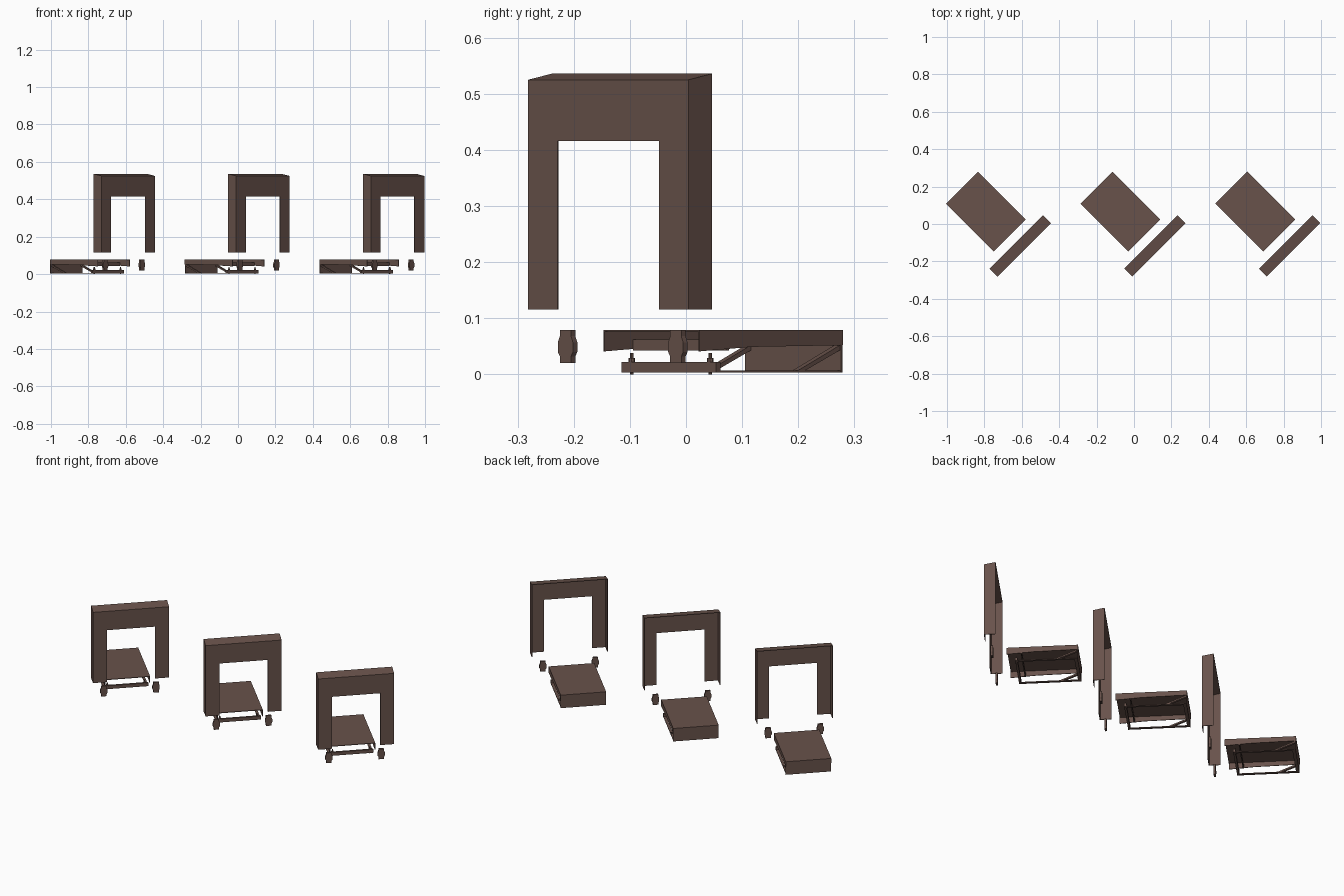
import bpy, bmesh
from math import radians
from mathutils import Matrix, Vector

if "Cube" in bpy.data.objects:
    bpy.data.objects.remove(bpy.data.objects["Cube"])

mat = bpy.data.materials.new("dark_brown")
mat.diffuse_color = (0.14, 0.085, 0.07, 1)
mat.use_nodes = True
mat.node_tree.nodes["Principled BSDF"].inputs["Base Color"].default_value = mat.diffuse_color
SPACING, T = 0.72, 0.003


def place(i):
    # local x runs along the frame width, local -y points to the frame front
    return Matrix.Translation((-0.072 + i * SPACING, 0.0665, 0)) @ Matrix.Rotation(radians(45), 4, 'Z')


def emit(name, bm):
    bmesh.ops.recalc_face_normals(bm, faces=bm.faces[:])
    me = bpy.data.meshes.new(name)
    bm.to_mesh(me)
    bm.free()
    me.materials.append(mat)
    for i in (-1, 0, 1):
        ob = bpy.data.objects.new(name, me)
        ob.matrix_world = place(i)
        bpy.context.collection.objects.link(ob)


def prism(name, pts, offset):
    # extrude a closed flat outline
    bm = bmesh.new()
    f = bm.faces.new([bm.verts.new(p) for p in pts])
    r = bmesh.ops.extrude_face_region(bm, geom=[f])
    vs = [g for g in r["geom"] if isinstance(g, bmesh.types.BMVert)]
    bmesh.ops.translate(bm, verts=vs, vec=offset)
    # keep the start cap so the solid is closed
    if not f.is_valid:
        bm.faces.new(bm.verts[:len(pts)])
    emit(name, bm)


def box(name, x0, x1, y0, y1, z0, z1):
    prism(name, [(x0, y0, z0), (x1, y0, z0), (x1, y1, z0), (x0, y1, z0)], (0, 0, z1 - z0))


def cyl(name, x, y, z0, z1, r):
    bm = bmesh.new()
    bmesh.ops.create_cone(bm, cap_ends=True, segments=8, radius1=r, radius2=r, depth=z1 - z0,
                          matrix=Matrix.Translation((x, y, (z0 + z1) / 2)))
    emit(name, bm)


# Arch shell: front panel, side walls and sloping top, open at the back
W, YF, YB, ZB, ZF, ZT = 0.202, -0.29, -0.23, 0.116, 0.525, 0.536
xi, zi = W - 0.0735, 0.416
arch = [(-W, ZB), (-xi, ZB), (-xi, zi), (xi, zi), (xi, ZB), (W, ZB), (W, ZF), (-W, ZF)]
prism("arch_front_panel", [(x, YF, z) for x, z in arch], (0, T, 0))
side = [(YF, ZB), (YB, ZB), (YB, ZT), (YF, ZF)]
for s in (-1, 1):
    prism("arch_side_wall", [(s * W, y, z) for y, z in side], (-s * T, 0, 0))
top = [(YF, ZF), (YB, ZT), (YB, ZT - T), (YF, ZF - T)]
prism("arch_top", [(-W, y, z) for y, z in top], (2 * W, 0, 0))

# Small clamp plates below the arch legs
half = [(0.014, 0.020), (0.014, 0.032), (0.019, 0.040), (0.019, 0.057), (0.014, 0.068), (0.014, 0.079)]
outline = half + [(-x, z) for x, z in reversed(half)]
for s in (-1, 1):
    prism("leg_clamp", [(s * 0.139 + x, -0.259, z) for x, z in outline], (0, 0.011, 0))

# Cover: top sheet, side skirts, full-height back wall
HW, HL = 0.121, 0.181
box("cover_top", -HW, HW, -HL, HL, 0.076, 0.079)
skirt = [(-HL, 0.079), (-HL, 0.041), (-0.05, 0.049), (HL, 0.052), (HL, 0.079)]
for s in (-1, 1):
    prism("cover_side_skirt", [(s * HW, y, z) for y, z in skirt], (-s * T, 0, 0))
box("cover_back_wall", -HW, HW, HL - 0.005, HL - 0.002, 0.003, 0.078)
box("cover_cross_plate", -HW + T, HW - T, -0.110, -0.104, 0.043, 0.062)

# Support frame: rails, crossbar, braces and levelling bolts
box("front_crossbar", -0.119, 0.119, -0.138, -0.126, 0.003, 0.022)
box("rear_crossbar", -0.119, 0.119, 0.162, 0.176, 0.003, 0.007)
brace = [(0.175, 0.052), (0.175, 0.043), (0.078, 0.003), (0.060, 0.003)]
for s in (-1, 1):
    x0, x1 = sorted((s * 0.105, s * 0.119))
    box("bottom_rail", x0, x1, -0.138, 0.176, 0.003, 0.007)
    prism("diagonal_brace", [(x0, y, z) for y, z in brace], (x1 - x0, 0, 0))
    cyl("bolt_shaft", s * 0.099, -0.132, 0.0, 0.038, 0.003)
    cyl("bolt_nut", s * 0.099, -0.132, 0.022, 0.029, 0.006)
